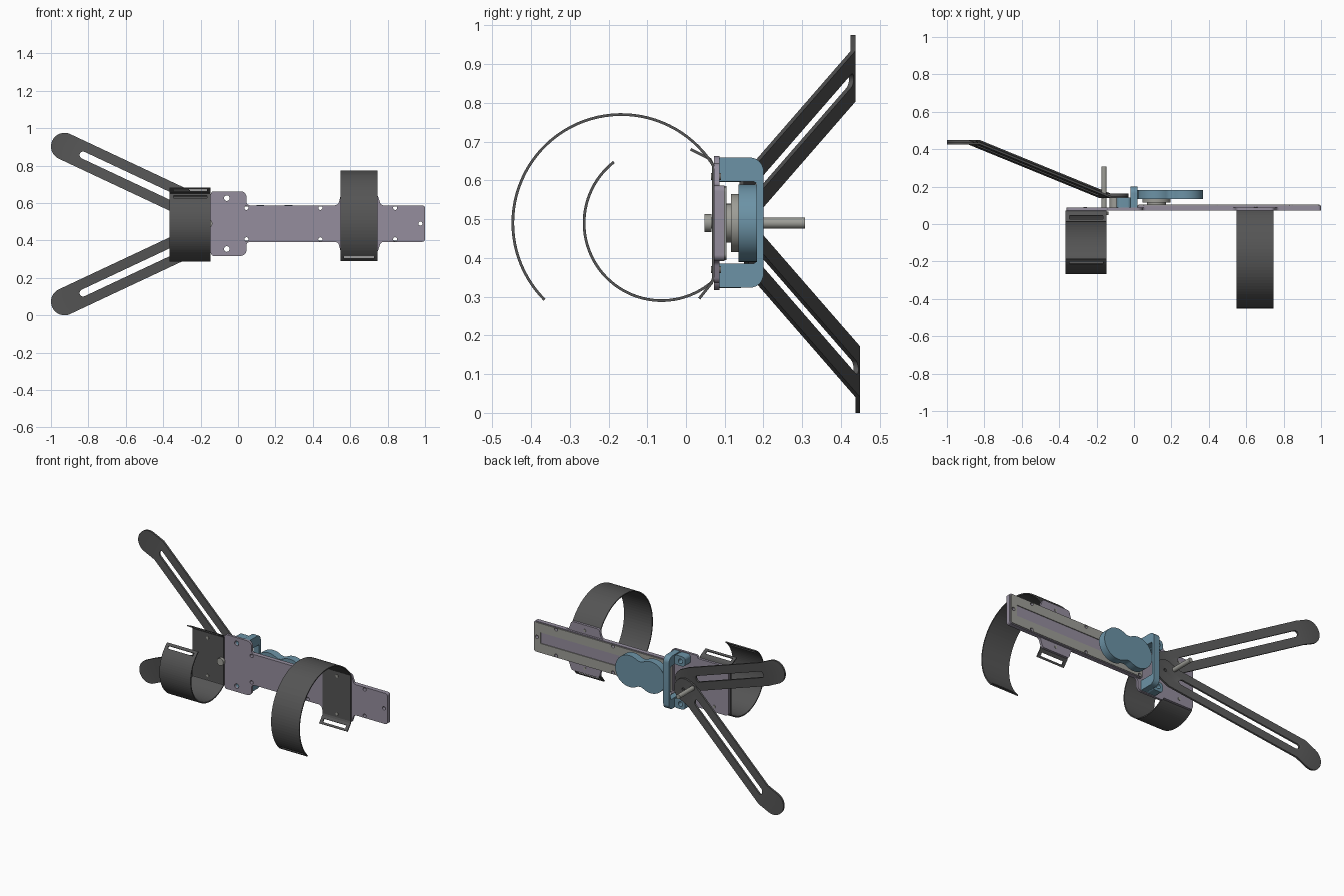
import bpy, bmesh
from math import sin, cos, tan, radians, pi, hypot
from mathutils import Vector

if "Cube" in bpy.data.objects:
    bpy.data.objects.remove(bpy.data.objects["Cube"])

C = 0.49  # height of the centre line


def material(name, rgb):
    m = bpy.data.materials.new(name)
    m.diffuse_color = (*rgb, 1)
    m.use_nodes = True
    m.node_tree.nodes["Principled BSDF"].inputs["Base Color"].default_value = m.diffuse_color
    return m


DARK = material("dark_metal", (0.09, 0.09, 0.09))
PURPLE = material("mauve_plastic", (0.30, 0.27, 0.34))
BLUE = material("blue_plastic", (0.15, 0.29, 0.38))
STEEL = material("steel", (0.34, 0.34, 0.31))


def arc(cx, cy, r, a0, a1, n):
    return [(cx + r * cos(radians(a0 + (a1 - a0) * i / n)),
             cy + r * sin(radians(a0 + (a1 - a0) * i / n))) for i in range(n + 1)]


def circle(cx, cy, r, n=32):
    return arc(cx, cy, r, 0, 360, n)[:-1]


def capsule(u0, u1, r):
    return arc(u0, 0, r, 90, 270, 16) + arc(u1, 0, r, -90, 90, 16)


def rounded(pts, n=6):
    """Outline from (x, y, radius) corners."""
    out = []
    for i, (x, y, r) in enumerate(pts):
        p = Vector((x, y))
        if r == 0:
            out.append((x, y))
            continue
        a = (Vector(pts[i - 1][:2]) - p).normalized()
        b = (Vector(pts[(i + 1) % len(pts)][:2]) - p).normalized()
        half = a.angle(b) / 2
        t = r / tan(half)
        c = p + (a + b).normalized() * r / sin(half)
        v0, v1 = p + a * t - c, p + b * t - c
        for k in range(n + 1):
            d = v0.lerp(v1, k / n).normalized() * r
            out.append(tuple(c + d))
    return out


def box(x0, x1, z0, z1, r):
    return rounded([(x0, z0, r), (x1, z0, r), (x1, z1, r), (x0, z1, r)])


def finish(name, bm, mat, smooth=True):
    bmesh.ops.recalc_face_normals(bm, faces=bm.faces)
    me = bpy.data.meshes.new(name)
    bm.to_mesh(me)
    bm.free()
    me.materials.append(mat)
    ob = bpy.data.objects.new(name, me)
    bpy.context.collection.objects.link(ob)
    if smooth:
        bpy.ops.object.select_all(action='DESELECT')
        ob.select_set(True)
        bpy.context.view_layer.objects.active = ob
        bpy.ops.object.shade_smooth_by_angle(angle=radians(25))
    return ob


def slab(outline, holes, thick):
    """Flat plate with holes in local xy, as bmesh."""
    cu = bpy.data.curves.new("outline", 'CURVE')
    cu.dimensions = '2D'
    cu.fill_mode = 'BOTH'
    cu.extrude = thick / 2
    for loop in [outline] + holes:
        s = cu.splines.new('POLY')
        s.points.add(len(loop) - 1)
        for p, (x, y) in zip(s.points, loop):
            p.co = (x, y, 0, 1)
        s.use_cyclic_u = True
    ob = bpy.data.objects.new("outline", cu)
    bpy.context.collection.objects.link(ob)
    me = bpy.data.meshes.new_from_object(ob.evaluated_get(bpy.context.evaluated_depsgraph_get()))
    bm = bmesh.new()
    bm.from_mesh(me)
    bmesh.ops.remove_doubles(bm, verts=bm.verts, dist=1e-5)
    bpy.data.objects.remove(ob)
    bpy.data.curves.remove(cu)
    bpy.data.meshes.remove(me)
    return bm


def plate(name, outline, holes, lo, hi, mat, axis='Y'):
    bm = slab(outline, holes, hi - lo)
    mid = (lo + hi) / 2
    for v in bm.verts:
        x, y, z = v.co
        v.co = (x, mid - z, y) if axis == 'Y' else (mid + z, x, y)
    return finish(name, bm, mat)


# Main backing plate with wide head and side flanges for the large cuff
top = [(1.0, .0975, .015), (.765, .0975, .02), (.745, .155, .02), (.55, .155, .02),
       (.535, .0975, .025), (.045, .0975, .02), (.045, .1725, .03), (-.14, .1725, .012),
       (-.145, .155, .01), (-.36, .155, .02)]
outline = [(x, C + z, r) for x, z, r in top] + [(x, C - z, r) for x, z, r in reversed(top)]
pins = [(x, C + s * .084) for x in (.045, .44, .84) for s in (-1, 1)] + [(.975, C)]
pin_holes = [circle(x, z, .011, 20) for x, z in pins]
ears = [circle(-.06, C + s * .136, .015, 20) for s in (-1, 1)]
cuff_holes = [circle(x, C + s * .12, .009, 16) for x in (-.26, .65) for s in (-1, 1)]
plate("base_plate", rounded(outline), pin_holes + ears + cuff_holes, .072, .087, PURPLE)

# Thick rail body and its steel slide frame with a central groove
plate("rail_body", box(.02, 1.0, C - .0975, C + .0975, .015), pin_holes, .087, .1, PURPLE)
plate("rail_frame", box(.025, .992, C - .092, C + .092, .012),
      pin_holes + [box(.08, .95, C - .035, C + .035, .004)], .1, .105, STEEL)

# Slider discs and two-lobed knob
plate("slider_neck", circle(.12, C, .05), [], .09, .117, STEEL)
plate("slider_disc", circle(.12, C, .075, 48), [], .116, .137, STEEL)
lobes = (arc(.12, C, .1, 60, 300, 32) + arc(.195, C - .13, .05, 120, 60, 10)[1:-1]
         + arc(.27, C, .1, -120, 120, 32) + arc(.195, C + .13, .05, 300, 240, 10)[1:-1])
plate("knob", lobes, [], .135, .183, BLUE)

# C-shaped bracket with two bored feet
plate("bracket", rounded([(.085, .323, 0), (.2, .323, .035), (.2, .659, .035), (.085, .659, 0),
                          (.085, .597, 0), (.183, .597, .01), (.183, .386, .01), (.085, .386, 0)]),
      [], -.02, .02, BLUE, 'X')
for s, tag in ((1, "upper"), (-1, "lower")):
    z = C + s * .137
    plate(tag + "_bracket_foot", box(-.093, -.015, z - .031, z + .031, .02),
          [circle(-.06, C + s * .136, .015, 20)], .085, .142, BLUE)

# Pivot rod, its head, and hub spacer
plate("pivot_rod", circle(-.16, C, .014), [], .06, .307, STEEL)
plate("pivot_head", circle(-.16, C, .023), [], .048, .066, STEEL)
plate("hub_spacer", circle(-.1, C, .03), [], .086, .14, STEEL)


# Slotted, twice-bent legs
def leg(name, side, y):
    bend0, bend1 = .08, .855
    bm = slab(capsule(0, .913, .0725), [capsule(.11, .80, .019), circle(.92, 0, .01, 16)], .012)
    for u in (bend0, bend1):
        bmesh.ops.bisect_plane(bm, geom=bm.verts[:] + bm.edges[:] + bm.faces[:],
                               plane_co=(u, 0, 0), plane_no=(1, 0, 0))
    dx, dz = .905 / hypot(.905, .425), .425 / hypot(.905, .425)
    for v in bm.verts:
        u, w, t = v.co
        drop = .37 * (min(max(u, bend0), bend1) - bend0)
        v.co = (-.9275 + dx * u + dz * w, y - t - drop,
                .4875 + side * (.415 - dz * u + dx * w))
    finish(name, bm, DARK)


leg("upper_leg", 1, .431)
leg("lower_leg", -1, .443)


# Limb cuffs: bent strap with strap slots at both ends
def cuff(name, x0, x1, tab, flat, cy, r, angles, n):
    a, b = Vector(tab), Vector(flat[0])
    path = [a, a.lerp(b, .25), a.lerp(b, .65), b] + [Vector(p) for p in flat[1:]]
    start, s0, s1, end = angles
    path += [Vector(p) for p in arc(cy, C, r, start, s0, n)]
    path += [Vector(p) for p in arc(cy, C, r, s1, end, 1)]
    slots = (1, len(path) - 3)
    bm = bmesh.new()
    rows = [[bm.verts.new((x, p[0], p[1])) for x in (x0, x0 + .02, x1 - .02, x1)] for p in path]
    for i in range(len(rows) - 1):
        for k in range(3):
            if not (k == 1 and i in slots):
                bm.faces.new((rows[i][k], rows[i][k + 1], rows[i + 1][k + 1], rows[i + 1][k]))
    ob = finish(name, bm, DARK, False)
    m = ob.modifiers.new("thickness", 'SOLIDIFY')
    m.thickness, m.offset = .007, 0


cuff("small_cuff", -.366, -.147, (.012, .68), [(.062, .655), (.07, .64), (.07, .345)],
     -.063, .2, (-49, -222, -227, -232), 44)
cuff("large_cuff", .548, .746, (.034, .295), [(.066, .335), (.07, .347), (.07, .638)],
     -.167, .28, (33, 218.5, 222, 225), 48)

# Screws holding the cuffs
for x, tag in ((-.26, "small"), (.65, "large")):
    for s, end in ((1, "upper"), (-1, "lower")):
        plate(f"{tag}_cuff_{end}_screw", circle(x, C + s * .12, .009, 16), [], .064, .09, STEEL)
